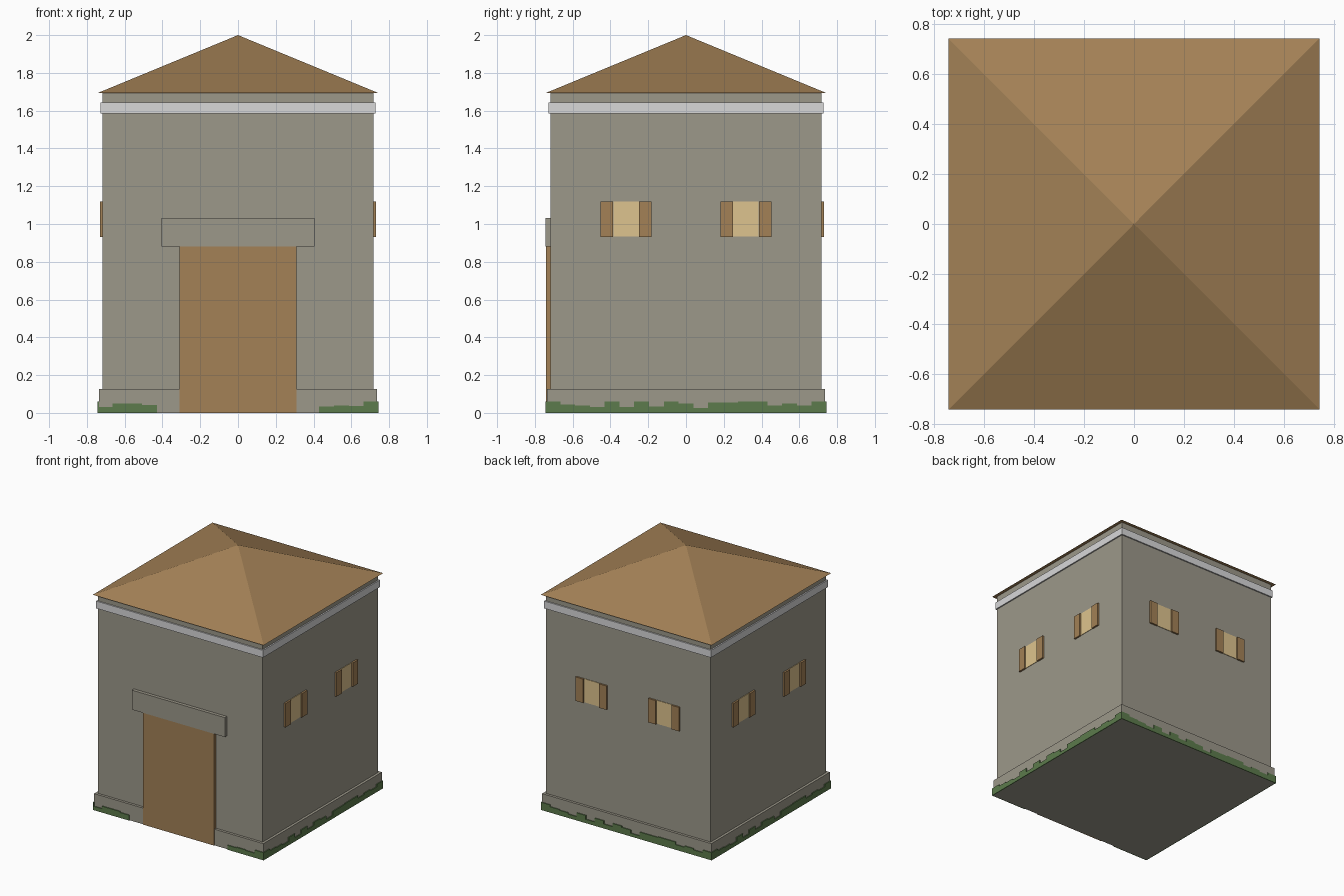
import bpy, bmesh, math
from mathutils import Matrix

if "Cube" in bpy.data.objects:
    bpy.data.objects.remove(bpy.data.objects["Cube"])


def material(name, r, g, b):
    lin = [((c / 255 + 0.055) / 1.055) ** 2.4 for c in (r, g, b)]
    m = bpy.data.materials.new(name)
    m.diffuse_color = (*lin, 1)
    m.use_nodes = True
    m.node_tree.nodes["Principled BSDF"].inputs["Base Color"].default_value = m.diffuse_color
    return m


STONE = material("grey stone", 156, 152, 138)
WOOD = material("brown wood", 163, 129, 86)
TRIM = material("pale trim", 216, 216, 217)
PANE = material("warm window", 222, 196, 142)
GRASS = material("green grass", 92, 123, 76)


def finish(name, bm, mat, turn=0):
    # turn = quarter turns about z, from the right-hand (+x) wall
    bm.transform(Matrix.Rotation(turn * math.pi / 2, 4, 'Z'))
    bmesh.ops.recalc_face_normals(bm, faces=bm.faces)
    me = bpy.data.meshes.new(name)
    bm.to_mesh(me)
    bm.free()
    me.materials.append(mat)
    ob = bpy.data.objects.new(name, me)
    bpy.context.collection.objects.link(ob)


def box(name, mat, x, y, z, turn=0):
    bm = bmesh.new()
    bmesh.ops.create_cube(bm, size=1)
    for v in bm.verts:
        v.co = [r[0] + (c + 0.5) * (r[1] - r[0]) for r, c in zip((x, y, z), v.co)]
    finish(name, bm, mat, turn)


def block(name, mat, half, z0, z1):
    box(name, mat, (-half, half), (-half, half), (z0, z1))


def grass(name, start, step, heights, turn):
    # stepped skyline strip standing against the plinth
    pts = [(start, 0)]
    for i, h in enumerate(heights):
        for u in (start + i * step, start + (i + 1) * step):
            if pts[-1] != (u, h):
                pts.append((u, h))
    pts.append((start + len(heights) * step, 0))
    bm = bmesh.new()
    face = bm.faces.new([bm.verts.new((0.736, u, z)) for u, z in pts])
    out = bmesh.ops.extrude_face_region(bm, geom=[face])['geom']
    for v in out:
        if isinstance(v, bmesh.types.BMVert):
            v.co.x = 0.744
    finish(name, bm, GRASS, turn)


# Walls, plinth and cornice
block("walls", STONE, 0.717, 0, 1.693)
block("plinth", STONE, 0.737, 0, 0.127)
block("cornice", TRIM, 0.727, 1.585, 1.642)

# Pyramid roof
bm = bmesh.new()
bmesh.ops.create_cone(bm, cap_ends=True, segments=4, radius1=0.744 * math.sqrt(2),
                      radius2=0, depth=0.307,
                      matrix=Matrix.Translation((0, 0, 1.8465)) @ Matrix.Rotation(math.pi / 4, 4, 'Z'))
finish("roof", bm, WOOD)

# Door and lintel on the front
box("door", WOOD, (0.70, 0.742), (-0.31, 0.31), (0, 0.88), -1)
box("lintel", STONE, (0.70, 0.743), (-0.405, 0.405), (0.88, 1.033), -1)

# Shuttered windows on the right, back and left
for turn, side in enumerate(("right", "back", "left")):
    for s in (-1, 1):
        c = s * 0.3165
        tag = f"{side}_{'a' if s < 0 else 'b'}"
        box("window_" + tag, PANE, (0.714, 0.721), (c - 0.068, c + 0.068), (0.935, 1.12), turn)
        for e in (-1, 1):
            m = c + e * 0.102
            box("shutter_" + tag, WOOD, (0.71, 0.731), (m - 0.033, m + 0.033), (0.932, 1.12), turn)

# Grass tufts round the foot
SKYLINE = [.06, .045, .04, .03, .06, .03, .06, .035, .06, .05,
           .025, .055, .055, .06, .06, .04, .05, .04, .06]
for turn, side in enumerate(("right", "back", "left")):
    grass("grass_" + side, -0.744, 1.488 / 19, SKYLINE, turn)
grass("grass_front_left", -0.744, 0.079, [.03, .05, .05, .042], -1)
grass("grass_front_right", 0.43, 0.0785, [.035, .04, .036, .06], -1)
